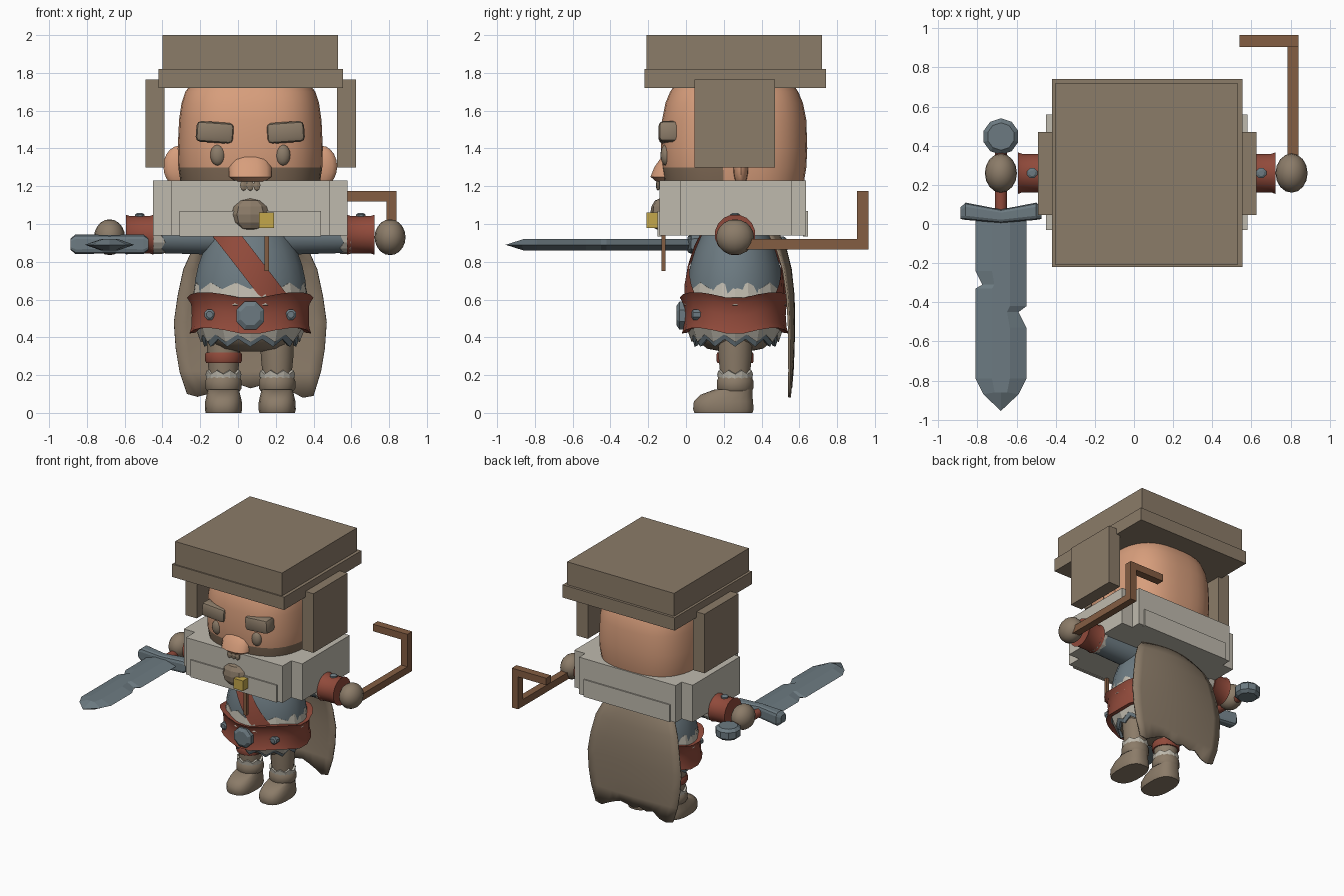
import bpy, bmesh, math
from mathutils import Vector, Matrix

if "Cube" in bpy.data.objects:
    bpy.data.objects.remove(bpy.data.objects["Cube"])

CX, CY = 0.065, 0.26  # body axis


def material(name, r, g, b):
    m = bpy.data.materials.new(name)
    m.use_nodes = True
    m.diffuse_color = (r, g, b, 1)
    m.node_tree.nodes["Principled BSDF"].inputs["Base Color"].default_value = (r, g, b, 1)
    return m


BROWN = material("drab_brown", .26, .20, .14)
SKIN = material("skin", .68, .34, .20)
STUBBLE = material("stubble_brown", .21, .14, .09)
STEEL = material("blue_grey", .15, .195, .22)
RED = material("leather_red", .28, .068, .043)
PALE = material("pale_stone", .52, .49, .42)
WOOD = material("wood", .23, .11, .055)
GOLD = material("gold", .55, .39, .07)


def finish(bm, name, mats, smooth=False, rule=None):
    bmesh.ops.recalc_face_normals(bm, faces=bm.faces)
    if rule:
        for f in bm.faces:
            f.material_index = rule(f.calc_center_median())
    me = bpy.data.meshes.new(name)
    bm.to_mesh(me)
    bm.free()
    ob = bpy.data.objects.new(name, me)
    bpy.context.collection.objects.link(ob)
    for m in mats:
        me.materials.append(m)
    if smooth:
        bpy.ops.object.select_all(action='DESELECT')
        ob.select_set(True)
        bpy.context.view_layer.objects.active = ob
        bpy.ops.object.shade_smooth_by_angle(angle=math.radians(40))
    return ob


def box(name, mat, x0, x1, y0, y1, z0, z1, bevel=0.0, tilt=0.0):
    bm = bmesh.new()
    size = Matrix.Diagonal((x1 - x0, y1 - y0, z1 - z0, 1))
    mid = Matrix.Translation(((x0 + x1) / 2, (y0 + y1) / 2, (z0 + z1) / 2))
    bmesh.ops.create_cube(bm, size=1, matrix=mid @ Matrix.Rotation(tilt, 4, 'Y') @ size)
    if bevel:
        bmesh.ops.bevel(bm, geom=bm.edges[:], offset=bevel, segments=2, affect='EDGES', profile=.5)
    return finish(bm, name, [mat], bool(bevel))


def ball(name, mat, center, radii, u=16, v=10, smooth=True):
    bm = bmesh.new()
    bmesh.ops.create_uvsphere(bm, u_segments=u, v_segments=v, radius=1,
                              matrix=Matrix.Translation(center) @ Matrix.Diagonal((*radii, 1)))
    return finish(bm, name, [mat], smooth)


def loft(name, mats, rings, center=(0, 0, 0), power=2, segs=20, axis='Z', smooth=True,
         lift=None, rule=None, closed=False):
    """Rings are (height, half width, half depth, depth shift); optional lift(angle) waves them."""
    turn = {'Z': Matrix(), 'X': Matrix.Rotation(math.pi / 2, 4, 'Y'),
            'Y': Matrix.Rotation(math.pi / 2, 4, 'X')}[axis]
    bm, loops = bmesh.new(), []
    for h, a, b, *s in rings:
        loop = []
        for i in range(segs):
            t = 2 * math.pi * (i + .5) / segs
            c, d = math.cos(t), math.sin(t)
            p = Vector((a * math.copysign(abs(c) ** (2 / power), c),
                        b * math.copysign(abs(d) ** (2 / power), d) + (s[0] if s else 0),
                        h + (lift(t) if lift else 0)))
            loop.append(bm.verts.new(turn @ p + Vector(center)))
        loops.append(loop)
    pairs = list(zip(loops, loops[1:])) + ([(loops[-1], loops[0])] if closed else [])
    for lo, hi in pairs:
        for i in range(segs):
            j = (i + 1) % segs
            bm.faces.new((lo[i], lo[j], hi[j], hi[i]))
    if not closed:
        bm.faces.new(loops[0][::-1])
        bm.faces.new(loops[-1])
    return finish(bm, name, mats, smooth, rule)


def zigzag(name, mat, center, top, bottom, amp, n, teeth, squash=1.0, axis='Z'):
    """Open toothed trim; top and bottom are (height, radius), teeth picks the ragged edge."""
    turn = Matrix.Rotation(math.pi / 2, 4, 'Y') if axis == 'X' else Matrix()
    bm, loops = bmesh.new(), []
    for k, (h, r) in enumerate((bottom, top)):
        loops.append([bm.verts.new(Vector(center) + turn @ Vector((
            r * math.cos(math.pi * i / n), r * squash * math.sin(math.pi * i / n),
            h + (amp * (i % 2) if k == teeth else 0)))) for i in range(2 * n)])
    for i in range(2 * n):
        j = (i + 1) % (2 * n)
        bm.faces.new((loops[0][i], loops[0][j], loops[1][j], loops[1][i]))
    ob = finish(bm, name, [mat])
    ob.modifiers.new("thickness", 'SOLIDIFY').thickness = .02
    return ob


# Hat and hanging flaps
box("hat_crown", BROWN, -.40, .53, -.21, .72, 1.82, 2.0)
box("hat_brim", BROWN, -.42, .555, -.22, .74, 1.72, 1.82)
box("hat_flap_right", BROWN, -.49, -.39, .045, .47, 1.30, 1.765)
box("hat_flap_left", BROWN, .525, .625, .045, .47, 1.30, 1.765)

# Head with stubble round the jaw
loft("head", [SKIN, STUBBLE],
     [(1.12, .35, .35), (1.22, .37, .37), (1.30, .382, .383), (1.4, .385, .388), (1.55, .378, .383),
      (1.64, .365, .365), (1.70, .345, .34), (1.76, .30, .30)], (CX, CY - .005, 0), 2.7, 40,
     rule=lambda c: 1 if c.z < 1.3 and c.y < .2 else 0)
loft("nose", [SKIN], [(1.225, .08, .06, .01), (1.25, .115, .08, 0), (1.30, .115, .07, .01),
                      (1.35, .095, .05, .025), (1.385, .07, .03, .04)], (CX, -.11, 0), 2.5, 12)
for side, s in (("right", -1), ("left", 1)):
    ball("ear_" + side, SKIN, (CX + s * .375, .29, 1.305), (.085, .04, .11))
    ball("eye_" + side, BROWN, (CX + s * .172, -.105, 1.365), (.04, .03, .056))
    x = CX + s * .187
    box("eyebrow_" + side, BROWN, x - .1, x + .1, -.145, -.03, 1.43, 1.54, .025, s * -.07)
for k in (-1, 0, 1):
    ball("moustache_tuft", BROWN, (CX + k * .035, -.148, 1.205), (.022, .012, .03), 6, 4, False)
ball("beard_tip", BROWN, (CX, -.14, 1.05), (.1, .05, .085), 8, 6, False)

# Stepped collar block
box("collar_side_block", PALE, -.45, .58, -.03, .56, .94, 1.23)
box("collar_main_block", PALE, -.355, .485, -.14, .635, .94, 1.23)
box("collar_front_plate", PALE, -.31, .44, -.15, -.13, .935, 1.07)
box("collar_back_plate", PALE, -.31, .44, .62, .645, .935, 1.07)
box("gold_clasp", GOLD, .11, .19, -.21, -.14, .98, 1.06)
box("hanging_rod", WOOD, .14, .165, -.13, -.108, .75, .95)

# Torso
SQ = .86


def torso_radius(z):
    return .302 - .9 * max(0, z - .62) ** 2


loft("torso", [STEEL], [(z, torso_radius(z), torso_radius(z) * SQ) for z in
                        (.45, .62, .7, .78, .86, .94, 1.0)], (CX, CY, 0))
loft("tunic_underside", [BROWN], [(.325, .08, .07), (.34, .17, .15), (.38, .225, .2), (.46, .28, .245)],
     (CX, CY, 0))

# Shoulder sash wrapped round the torso on a slant
bm, rows = bmesh.new(), []
for i in range(48):
    a = 2 * math.pi * i / 48
    row = []
    for base in (.68, .78, .88):
        z = base
        for _ in range(12):
            z = min(.96, max(.6, base - 1.35 * torso_radius(z) * math.cos(a)))
        r = torso_radius(z) + .012
        row.append(bm.verts.new((CX + r * math.cos(a), CY + r * SQ * math.sin(a), z)))
    rows.append(row)
for i, row in enumerate(rows):
    nxt = rows[(i + 1) % len(rows)]
    for k in (0, 1):
        bm.faces.new((row[k], nxt[k], nxt[k + 1], row[k + 1]))
finish(bm, "sash", [RED], True)

# Belt, toothed trims, buckle and studs
loft("belt", [RED], [(.41, .29, .25), (.405, .325, .285), (.435, .315, .275), (.50, .312, .27),
                     (.56, .315, .275), (.595, .338, .295), (.59, .29, .25)],
     (CX, CY, 0), 2.2, 24, lift=lambda t: .04 * abs(math.sin(2 * t)) + .005, closed=True)
zigzag("upper_trim", PALE, (CX, CY, 0), (.655, .297), (.57, .315), .035, 12, 1, .88)
zigzag("lower_trim", PALE, (CX, CY, 0), (.46, .295), (.375, .262), .04, 12, 0, .88)
zigzag("tunic_hem", STEEL, (CX, CY, 0), (.44, .275), (.35, .243), .04, 12, 0, .88)
loft("buckle", [STEEL], [(-.03, .08, .08), (.015, .08, .08), (.03, .055, .055)],
     (CX, -.02, .515), 2, 8, 'Y', False)
for s in (-1, 1):
    loft("belt_stud", [STEEL], [(-.03, .03, .03), (.012, .03, .03), (.02, .018, .018)],
         (CX + s * .215, .05, .52), 2, 8, 'Y', False)

# Arms
for side, s in (("right", -1), ("left", 1)):
    loft("sleeve_" + side, [STEEL], [(-.2, .1, .1), (.2, .088, .09)] if s > 0 else
         [(-.2, .088, .09), (.2, .1, .1)], (CX + s * .35, CY, .935), axis='X')
    zigzag("sleeve_trim_" + side, PALE, (CX + s * .5, CY, .94), (.03, .1), (-.025, .1), .02, 8,
           0 if s > 0 else 1, axis='X')
    x = CX + s * .585
    loft("cuff_" + side, [RED], [(-.072, .108, .108), (-.05, .1, .1), (.05, .1, .1), (.072, .108, .108)],
         (x, CY, .943), segs=16, axis='X')
    loft("cuff_stud_" + side, [STEEL], [(0, .028, .028), (.02, .028, .028), (.028, .015, .015)],
         (x, CY, 1.03), segs=8, smooth=False)
    ball("hand_" + side, BROWN, (-.68 if s < 0 else .805, CY, .93), (.082, .1, .095))

# Sword held forward
loft("sword_grip", [RED], [(-.18, .032, .032), (.18, .032, .032)], (-.68, .23, .89), 2, 10, 'Y')
loft("sword_pommel", [STEEL], [(-.045, .07, .07), (-.025, .093, .093), (.025, .093, .093), (.045, .07, .07)],
     (-.68, .447, .89), 2, 10, smooth=False)
loft("sword_guard", [STEEL], [(-.207, .03, .03, -.005), (-.18, .053, .045, .005), (0, .05, .035, -.02),
                              (.18, .053, .045, .005), (.207, .03, .03, -.005)],
     (-.68, .06, .893), 4, 12, 'X', False)
outline = [(-.13, .04), (-.13, -.24), (-.095, -.31), (-.13, -.33), (-.13, -.79), (-.09, -.87), (0, -.955),
           (.09, -.87), (.13, -.79), (.13, -.53), (.09, -.45), (.13, -.42), (.13, .04)]
bm = bmesh.new()
edge = [bm.verts.new((x - .68, y, .89)) for x, y in outline]
for h in (-.03, .03):
    core = [bm.verts.new((x * .35 - .68, max(y, -.86), .89 + h)) for x, y in outline]
    for i in range(len(edge)):
        j = (i + 1) % len(edge)
        bm.faces.new((edge[i], edge[j], core[j], core[i]))
    bm.faces.new(core)
finish(bm, "sword_blade", [STEEL])

# Crank handle in the left hand
box("crank_shaft", WOOD, .785, .84, .3, .965, .865, .92)
box("crank_riser", WOOD, .785, .84, .905, .965, .92, 1.175)
box("crank_grip", WOOD, .54, .785, .905, .965, 1.12, 1.175)

# Legs and boots
for side, s in (("right", -1), ("left", 1)):
    x = CX + s * .142
    loft("leg_" + side, [BROWN], [(.12, .075, .075), (.2, .078, .08), (.3, .088, .09), (.4, .09, .092)],
         (x, CY, 0), segs=16)
    loft("boot_" + side, [BROWN], [(0, .095, .155), (.02, .1, .162), (.06, .098, .158), (.095, .09, .14, .015),
                                   (.125, .082, .1, .055)], (x, .198, 0), 2.6, 20)
    loft("boot_cuff_" + side, [BROWN], [(.115, .088, .09), (.13, .098, .098), (.17, .098, .098), (.19, .088, .09)],
         (x, CY, 0), segs=16)
    zigzag("boot_trim_" + side, PALE, (x, CY, 0), (.205, .095), (.18, .09), .02, 8, 1)
loft("leg_band", [RED], [(.265, .094, .096), (.275, .099, .1), (.31, .099, .1), (.32, .094, .096)],
     (CX - .142, CY, 0), segs=16)

# Cape with a ragged hem: (height, half width, depth)
bm, rows = bmesh.new(), []
levels = [(.96, .22, .49), (.86, .31, .535), (.76, .355, .56), (.62, .385, .575), (.48, .405, .578),
          (.34, .395, .575), (.22, .375, .57), (.10, .335, .562)]
hem = [0, -.015, 0, .045, .03, .05, .03, .045, .055, .035, .01, -.02, -.01]
for k, (z, w, y) in enumerate(levels):
    row = []
    for i, drop in enumerate(hem):
        u = i / 6 - 1
        fall = drop if k == len(levels) - 1 else 0
        row.append(bm.verts.new((CX + u * w, y - .05 * u * u * (1 - k / 9), z + fall)))
    rows.append(row)
for lo, hi in zip(rows, rows[1:]):
    for i in range(len(hem) - 1):
        bm.faces.new((lo[i], lo[i + 1], hi[i + 1], hi[i]))
cape = finish(bm, "cape", [BROWN], True)
cape.modifiers.new("thickness", 'SOLIDIFY').thickness = .012
